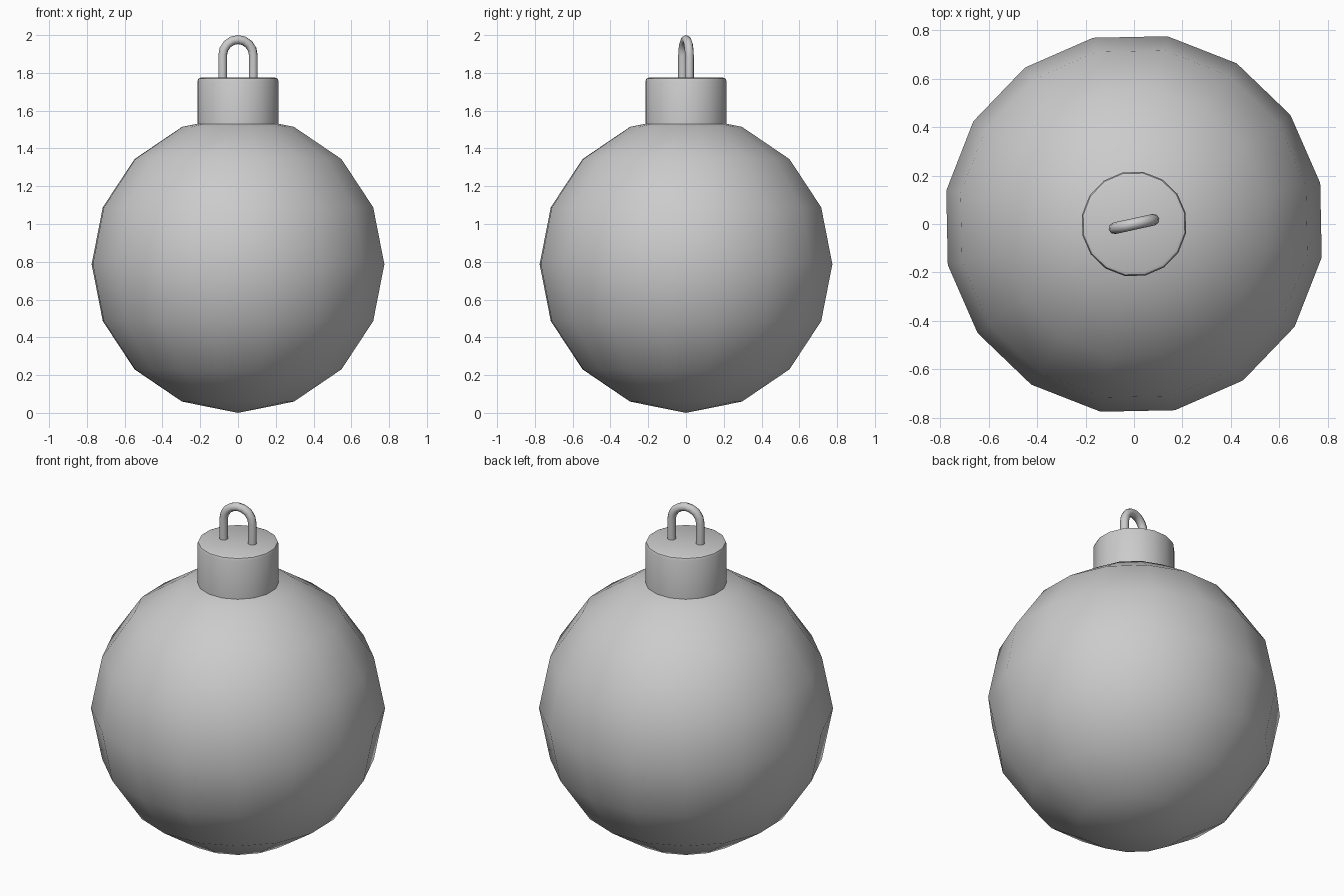
import bpy, bmesh
from math import pi, sin, cos, radians

if "Cube" in bpy.data.objects:
    bpy.data.objects.remove(bpy.data.objects["Cube"])

TURN = radians(12.4)  # whole ornament is turned slightly about z


def lathe(name, profile, segments, angle):
    """Spin (radius, z) points round z; radius 0 makes a pole."""
    bm = bmesh.new()
    rings = []
    for r, z in profile:
        if r < 1e-6:
            rings.append([bm.verts.new((0, 0, z))] * segments)
        else:
            rings.append([bm.verts.new((r * cos(2 * pi * i / segments),
                                        r * sin(2 * pi * i / segments), z))
                          for i in range(segments)])
    for a, b in zip(rings, rings[1:]):
        for i in range(segments):
            j = (i + 1) % segments
            bm.faces.new(list(dict.fromkeys((a[i], a[j], b[j], b[i]))))
    for ring, flip in ((rings[0], True), (rings[-1], False)):
        if ring[0] is not ring[1]:
            bm.faces.new(ring[::-1] if flip else ring)
    return finish(name, bm, angle)


def finish(name, bm, angle):
    bmesh.ops.recalc_face_normals(bm, faces=bm.faces)
    mesh = bpy.data.meshes.new(name)
    bm.to_mesh(mesh)
    bm.free()
    ob = bpy.data.objects.new(name, mesh)
    ob.rotation_euler.z = TURN
    bpy.context.collection.objects.link(ob)
    bpy.ops.object.select_all(action='DESELECT')
    ob.select_set(True)
    bpy.context.view_layer.objects.active = ob
    bpy.ops.object.shade_smooth_by_angle(angle=radians(angle))
    return ob


# Glass ball: 16 segments, 8 rings
R = 0.787
ball = [(R * sin(pi * i / 8), R - R * cos(pi * i / 8)) for i in range(9)]
lathe("ball", ball, 16, 60)

# Cap with a softened top rim
lathe("cap", [(0.218, 1.523), (0.218, 1.757), (0.213, 1.769), (0.2, 1.775)], 16, 40)

# Hanging loop: round tube swept along an arch
half, tube, sides, steps = 0.083, 0.024, 8, 8
spring = 2.0 - tube - half
path = [(half, 1.74, 0)]
path += [(half * cos(pi * i / steps), spring + half * sin(pi * i / steps), pi * i / steps)
         for i in range(steps + 1)]
path += [(-half, 1.74, pi)]
bm = bmesh.new()
rings = []
for x, z, a in path:
    ring = []
    for k in range(sides):
        t = 2 * pi * k / sides
        out = tube * cos(t)
        ring.append(bm.verts.new((x + out * cos(a), tube * sin(t), z + out * sin(a))))
    rings.append(ring)
for a, b in zip(rings, rings[1:]):
    for k in range(sides):
        j = (k + 1) % sides
        bm.faces.new((a[k], a[j], b[j], b[k]))
bm.faces.new(rings[0])
bm.faces.new(rings[-1])
finish("hanging_loop", bm, 60)
